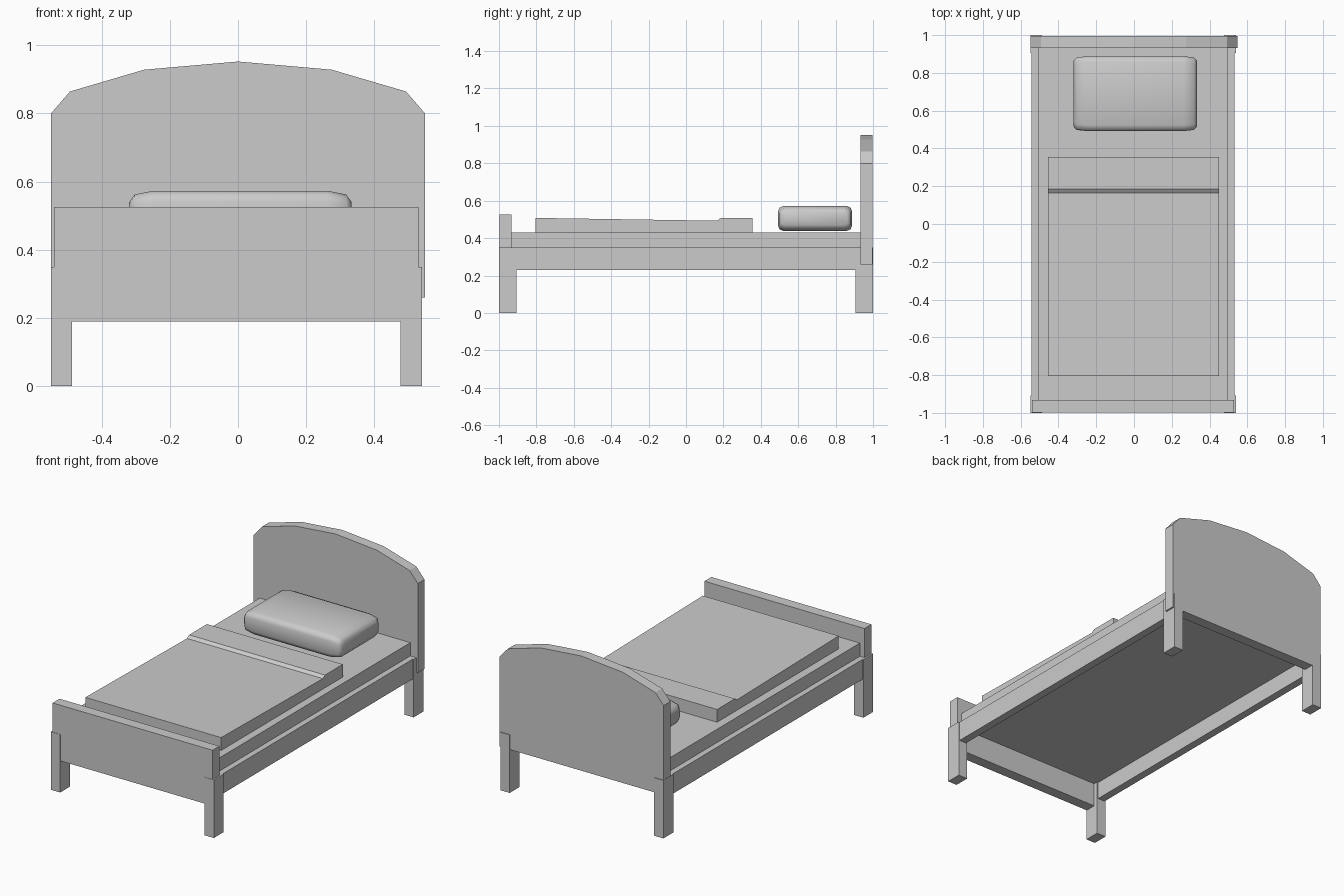
import bpy, bmesh

if "Cube" in bpy.data.objects:
    bpy.data.objects.remove(bpy.data.objects["Cube"])

CX = -0.005  # frame centre line


def make(name, verts, faces, smooth=None):
    me = bpy.data.meshes.new(name)
    bm = bmesh.new()
    vs = [bm.verts.new(v) for v in verts]
    for f in faces:
        bm.faces.new([vs[i] for i in f])
    bmesh.ops.recalc_face_normals(bm, faces=bm.faces)
    bm.to_mesh(me)
    bm.free()
    ob = bpy.data.objects.new(name, me)
    bpy.context.collection.objects.link(ob)
    if smooth:
        bpy.ops.object.select_all(action='DESELECT')
        ob.select_set(True)
        bpy.context.view_layer.objects.active = ob
        bpy.ops.object.shade_smooth_by_angle(angle=smooth)
    return ob


def loft(name, rings, smooth=None):
    n = len(rings[0])
    verts = [v for r in rings for v in r]
    faces = [list(range(n)), list(range((len(rings) - 1) * n, len(rings) * n))]
    for k in range(len(rings) - 1):
        for i in range(n):
            j = (i + 1) % n
            faces.append([k * n + i, k * n + j, (k + 1) * n + j, (k + 1) * n + i])
    return make(name, verts, faces, smooth)


def box(name, x0, x1, y0, y1, z0, z1):
    ring = [(x0, y0), (x1, y0), (x1, y1), (x0, y1)]
    return loft(name, [[(x, y, z) for x, y in ring] for z in (z0, z1)])


# Headboard: arched outline extruded in depth
half = [(0.548, 0.26), (0.548, 0.80), (0.493, 0.864), (0.275, 0.928)]
outline = half + [(0, 0.952)] + [(-x, z) for x, z in reversed(half)]
loft("headboard", [[(x, y, z) for x, z in outline] for y in (0.932, 0.996)])

# Footboard
box("footboard", CX - 0.534, CX + 0.534, -0.998, -0.932, 0.19, 0.526)

# Legs and side rails, left and right
for side, s in (("left", -1), ("right", 1)):
    xs = sorted((CX + s * 0.482, CX + s * 0.544))
    box(side + "_front_leg", *xs, -1.0, -0.907, 0, 0.35)
    box(side + "_back_leg", *xs, 0.905, 1.0, 0, 0.35)
    xs = sorted((CX + s * 0.49, CX + s * 0.538))
    box(side + "_side_rail", *xs, -0.93, 0.93, 0.23, 0.35)

# Mattress
box("mattress", CX - 0.503, CX + 0.503, -0.935, 0.933, 0.335, 0.43)

# Blanket with a folded top end
prof = [(-0.805, 0.425), (0.355, 0.425), (0.355, 0.507), (0.185, 0.507),
        (0.165, 0.493), (-0.805, 0.508)]
loft("blanket", [[(x, y, z) for y, z in prof] for x in (-0.456, 0.451)])

# Pillow: rounded cross-sections tapering at both ends
quarter = [(1.0, 0.55), (0.96, 0.85), (0.84, 1.0)]
section = (quarter + [(-a, b) for a, b in reversed(quarter)]
           + [(-a, -b) for a, b in quarter]
           + [(a, -b) for a, b in reversed(quarter)])
ends = [(0.326, 0.175, 0.035), (0.310, 0.192, 0.057), (0.255, 0.198, 0.068)]
stations = [(-x, a, b) for x, a, b in ends] + list(reversed(ends))
loft("pillow", [[(0.007 + x, 0.69 + u * hy, 0.505 + v * hz) for u, v in section]
                for x, hy, hz in stations], smooth=0.8)
